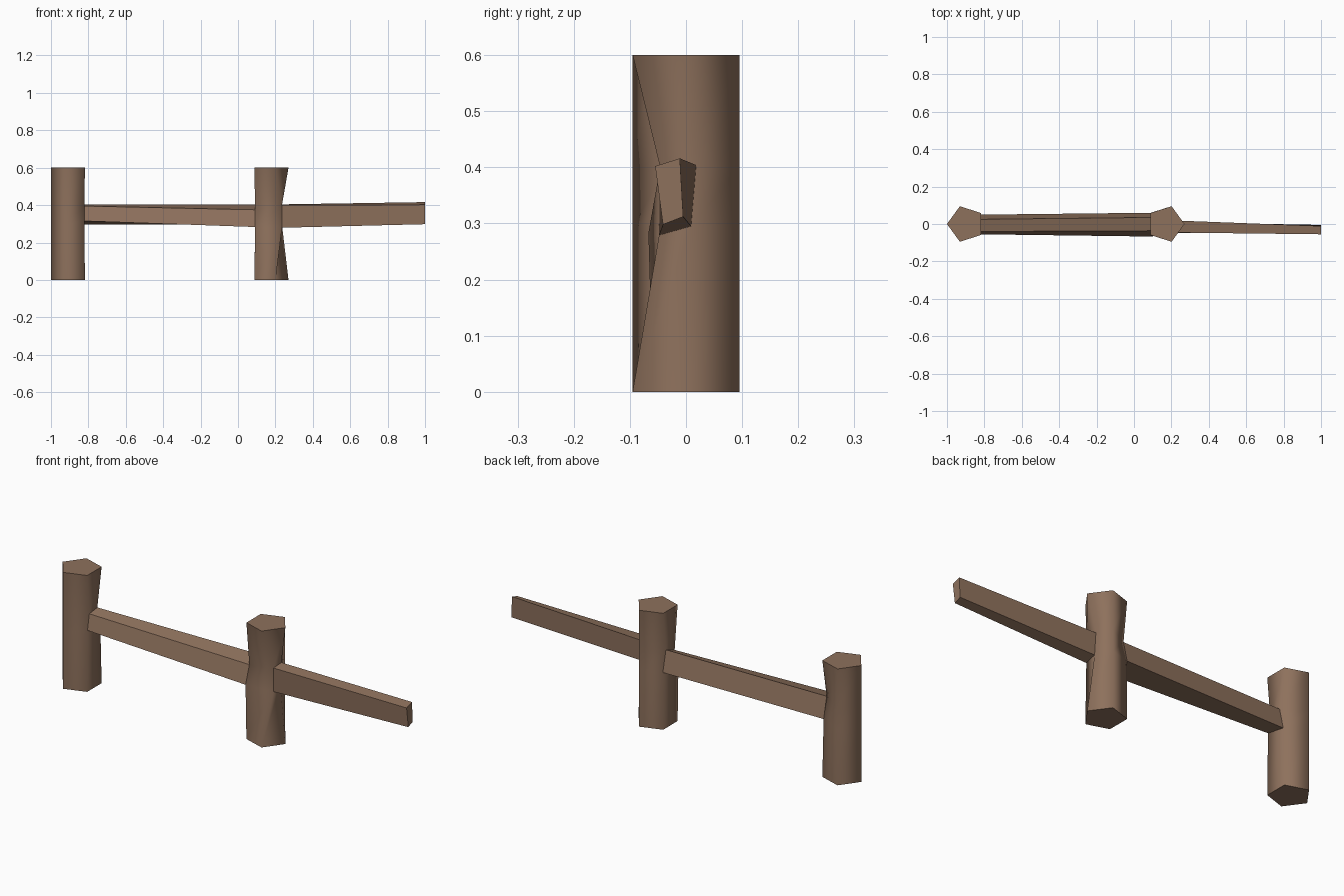
import bpy, bmesh, math

if "Cube" in bpy.data.objects:
    bpy.data.objects.remove(bpy.data.objects["Cube"])

wood = bpy.data.materials.new("brown_wood")
wood.diffuse_color = (0.27, 0.165, 0.108, 1)
wood.use_nodes = True
wood.node_tree.nodes["Principled BSDF"].inputs["Base Color"].default_value = wood.diffuse_color

# Rail cross-sections: front upper, front lower, back lower, back upper
def section(x, pts):
    return [(x, y, z) for y, z in pts]

LONG_A = section(-0.82, [(-0.04, 0.395), (-0.055, 0.315), (0.05, 0.295), (0.025, 0.403)])
LONG_B = section(0.09, [(-0.036, 0.375), (-0.067, 0.283), (0.06, 0.295), (0.035, 0.403)])
SHORT_A = section(0.235, [(-0.046, 0.40), (-0.048, 0.279), (0.009, 0.295), (0.018, 0.404)])
SHORT_B = section(1.0, [(-0.055, 0.402), (-0.041, 0.298), (-0.005, 0.312), (-0.011, 0.416)])


def loft(name, rings, smooth):
    """Skin a stack of equal rings and cap both ends."""
    bm = bmesh.new()
    rows = [[bm.verts.new(p) for p in r] for r in rings]
    n = len(rows[0])
    for a, b in zip(rows, rows[1:]):
        for i in range(n):
            j = (i + 1) % n
            bm.faces.new((a[i], a[j], b[j], b[i])).smooth = smooth
    bm.faces.new(rows[0])
    bm.faces.new(rows[-1])
    bmesh.ops.recalc_face_normals(bm, faces=bm.faces)
    mesh = bpy.data.meshes.new(name)
    bm.to_mesh(mesh)
    bm.free()
    mesh.materials.append(wood)
    ob = bpy.data.objects.new(name, mesh)
    bpy.context.collection.objects.link(ob)


def post(name, cx, start, lower, upper):
    """Five-sided post whose middle corners are pinched onto the rail ends."""
    def ring(z, pinched):
        pts = []
        for i in range(5):
            a = start + i * math.tau / 5
            pts.append(pinched.get(i, (cx + 0.1 * math.cos(a), 0.1 * math.sin(a), z)))
        return pts
    loft(name, [ring(0, {}), ring(0.29, lower), ring(0.4, upper), ring(0.6, {})], True)


# Posts
post("left_post", -0.9, math.pi,
     {2: LONG_A[1], 3: LONG_A[2]}, {2: LONG_A[0], 3: LONG_A[3]})
post("right_post", 0.17, 0,
     {0: SHORT_A[2], 4: SHORT_A[1], 2: LONG_B[2], 3: LONG_B[1]},
     {0: SHORT_A[3], 4: SHORT_A[0], 2: LONG_B[3], 3: LONG_B[0]})

# Rails
loft("long_rail", [LONG_A, LONG_B], False)
loft("short_rail", [SHORT_A, SHORT_B], False)
